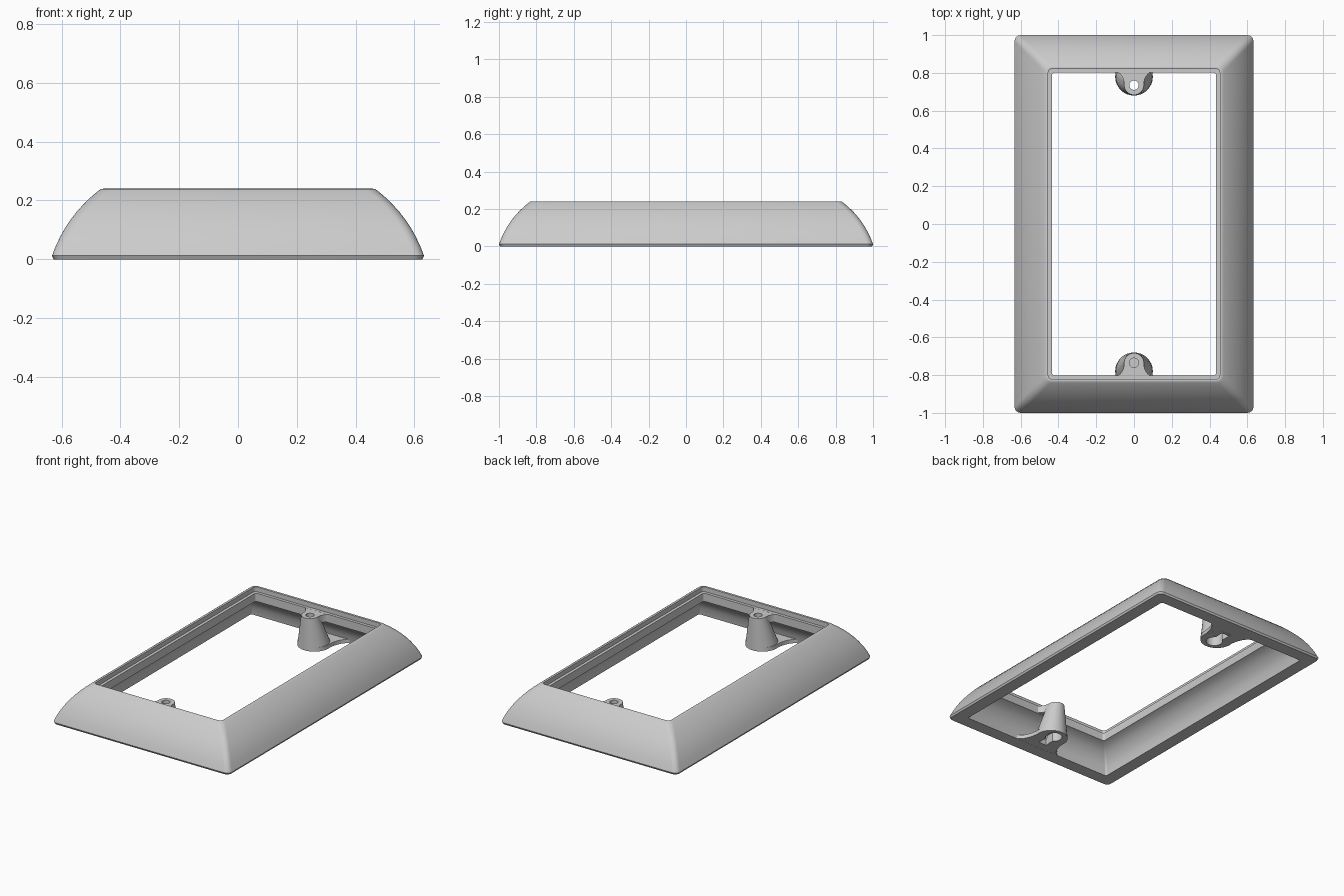
import bpy, bmesh, math
from mathutils import Vector

cube = bpy.data.objects.get("Cube")
if cube:
    bpy.data.objects.remove(cube, do_unlink=True)

grey = bpy.data.materials.new("light grey plastic")
grey.use_nodes = True
grey.diffuse_color = (0.6, 0.6, 0.6, 1)
grey.node_tree.nodes["Principled BSDF"].inputs["Base Color"].default_value = (0.6, 0.6, 0.6, 1)

EXTRA = 0.367  # the frame is this much longer in y than in x, per half


def loft(name, rings, closed=False):
    """Skin equal-length rings; cap the ends unless the skin loops round."""
    bm = bmesh.new()
    loops = [[bm.verts.new(p) for p in ring] for ring in rings]
    n = len(loops[0])
    pairs = list(zip(loops, loops[1:]))
    if closed:
        pairs.append((loops[-1], loops[0]))
    else:
        bm.faces.new(loops[0])
        bm.faces.new(loops[-1])
    for a, b in pairs:
        for i in range(n):
            j = (i + 1) % n
            bm.faces.new((a[i], a[j], b[j], b[i]))
    bmesh.ops.recalc_face_normals(bm, faces=bm.faces)
    mesh = bpy.data.meshes.new(name)
    bm.to_mesh(mesh)
    bm.free()
    mesh.materials.append(grey)
    obj = bpy.data.objects.new(name, mesh)
    bpy.context.collection.objects.link(obj)
    return obj


def rounded_rect(half, z, radius, steps=5):
    ring = []
    for k, (sx, sy) in enumerate(((1, 1), (-1, 1), (-1, -1), (1, -1))):
        for s in range(steps):
            a = math.pi / 2 * (k + s / (steps - 1))
            ring.append((sx * (half - radius) + radius * math.cos(a),
                         sy * (half + EXTRA - radius) + radius * math.sin(a), z))
    return ring


def circle(y, z, r, n=32):
    return [(r * math.cos(2 * math.pi * i / n), y + r * math.sin(2 * math.pi * i / n), z)
            for i in range(n)]


def flared_tab(name, y, r, wall, flare, z0, z1):
    """Rounded tongue that widens in a concave sweep where it meets the wall."""
    half = [(r * math.sin(a), y - r * math.cos(a))
            for a in (math.pi / 2 * i / 10 for i in range(1, 11))]
    for i in range(1, 9):
        a = math.pi / 2 * i / 8
        half.append((r + flare * (1 - math.cos(a)), y + (wall - y) * math.sin(a)))
    half.append((r + flare, wall + 0.02))
    outline = [(0, y - r)] + half + [(-x, v) for x, v in reversed(half)]
    return loft(name, [[(x, v, z) for x, v in outline] for z in (z0, z1)])


def combine(obj, other, operation):
    other.hide_render = True
    mod = obj.modifiers.new("combine", 'BOOLEAN')
    mod.operation, mod.object, mod.solver = operation, other, 'EXACT'
    bpy.context.view_layer.update()
    mesh = bpy.data.meshes.new_from_object(
        obj.evaluated_get(bpy.context.evaluated_depsgraph_get()))
    obj.modifiers.clear()
    obj.data = mesh
    bpy.data.objects.remove(other, do_unlink=True)


def smooth(obj):
    bpy.ops.object.select_all(action='DESELECT')
    obj.select_set(True)
    bpy.context.view_layer.objects.active = obj
    bpy.ops.object.shade_smooth_by_angle(angle=math.radians(30))


# Frame: bulging outer wall, lip, recessed ledge and hollow underside
start, end = Vector((0.633, 0.012)), Vector((0.474, 0.234))
normal = Vector((end.y - start.y, start.x - end.x)).normalized()
profile = [(0.627, 0, 0.03)]
for i in range(9):
    t = i / 8
    p = start.lerp(end, t) + normal * 0.08 * t * (1 - t)
    profile.append((p.x, p.y, 0.033))
profile += [(0.466, 0.239, 0.03), (0.459, 0.24, 0.025), (0.454, 0.238, 0.02),
            (0.454, 0.208, 0.02), (0.435, 0.208, 0.015), (0.435, 0.155, 0.015),
            (0.465, 0.145, 0.01), (0.495, 0.122, 0.01), (0.52, 0.09, 0.01),
            (0.538, 0.05, 0.01), (0.545, 0, 0.01)]
frame = loft("frame", [rounded_rect(*p) for p in profile], closed=True)
smooth(frame)

# Screw posts: tapered tower, upper tab joining the ledge, foot joining the rim
for name, turned in (("rear_screw_post", False), ("front_screw_post", True)):
    post = loft(name, [circle(0.78, 0, 0.1), circle(0.735, 0.207, 0.052)])
    combine(post, flared_tab("upper_tab", 0.735, 0.0515, 0.806, 0.05, 0.16, 0.2075), 'UNION')
    combine(post, flared_tab("foot", 0.78, 0.0985, 0.915, 0.08, 0.0005, 0.025), 'UNION')
    # Keyhole pocket underneath
    combine(post, loft("pocket", [circle(0.755, z, 0.05) for z in (-0.02, 0.07)]), 'DIFFERENCE')
    combine(post, flared_tab("slot", 0.83, 0.027, 0.84, 0.001, -0.03, 0.0601), 'DIFFERENCE')
    combine(post, loft("neck", [[(x, y, z) for x, y in ((-0.026, 0.76), (0.026, 0.76),
            (0.026, 0.84), (-0.026, 0.84))] for z in (-0.025, 0.06)]), 'DIFFERENCE')
    # Screw hole, blind at the front
    depth = 0.12 if turned else 0.03
    combine(post, loft("hole", [circle(0.735, z, 0.025, 24) for z in (depth, 0.25)]), 'DIFFERENCE')
    if turned:
        for v in post.data.vertices:
            v.co.x, v.co.y = -v.co.x, -v.co.y
    smooth(post)
